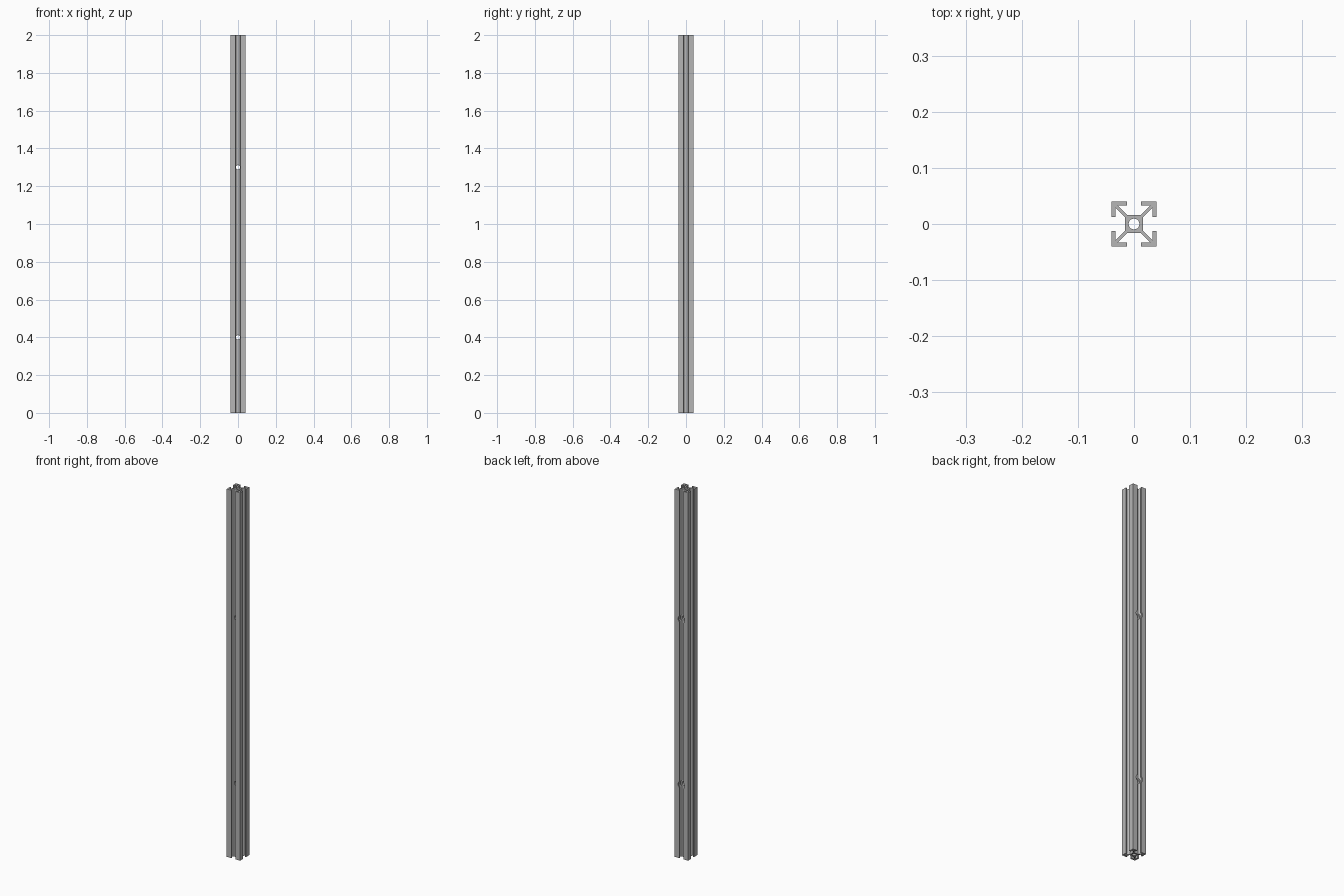
import bpy, bmesh, math
from mathutils import Matrix, Vector

cube = bpy.data.objects.get("Cube")
if cube:
    bpy.data.objects.remove(cube, do_unlink=True)

LENGTH = 2.0
HALF = 0.04        # half width of the bar
SLOT = 0.0125      # half width of the slot opening
LIP = 0.0326       # inner face of the slot lips
CORE = 0.0158      # half width of the core
WEB = 0.0042       # diagonal web offset
BORE = 0.0096
HOLE_HEIGHTS = (0.4, 1.3)

# Brushed aluminium colour
metal = bpy.data.materials.new("aluminium_grey")
metal.use_nodes = True
grey = (0.47, 0.47, 0.47, 1)
metal.diffuse_color = grey
metal.node_tree.nodes["Principled BSDF"].inputs["Base Color"].default_value = grey


def add_object(name, bm):
    bmesh.ops.recalc_face_normals(bm, faces=bm.faces)
    mesh = bpy.data.meshes.new(name)
    bm.to_mesh(mesh)
    bm.free()
    mesh.materials.append(metal)
    obj = bpy.data.objects.new(name, mesh)
    bpy.context.collection.objects.link(obj)
    return obj


def cylinder(name, radius, start, end):
    """Closed cylinder running between two points."""
    start, end = Vector(start), Vector(end)
    axis = end - start
    turn = axis.to_track_quat("Z", "Y").to_matrix().to_4x4()
    bm = bmesh.new()
    bmesh.ops.create_cone(bm, cap_ends=True, segments=32, radius1=radius,
                          radius2=radius, depth=axis.length,
                          matrix=Matrix.Translation((start + end) / 2) @ turn)
    return add_object(name, bm)


# Slotted bar: one corner of the section, mirrored on its diagonal, turned four times
half_corner = [(CORE, CORE - WEB), (LIP, LIP - WEB), (LIP, SLOT), (HALF, SLOT)]
corner = half_corner + [(HALF, HALF)] + [(y, x) for x, y in reversed(half_corner)]
bm = bmesh.new()
outline = []
for i in range(4):
    turn = Matrix.Rotation(i * math.pi / 2, 3, "Z")
    outline += [bm.verts.new(turn @ Vector((x, y, 0))) for x, y in corner]
base = bm.faces.new(outline)
top = bmesh.ops.extrude_face_region(bm, geom=[base])["geom"]
bmesh.ops.translate(bm, vec=(0, 0, LENGTH),
                    verts=[v for v in top if isinstance(v, bmesh.types.BMVert)])
bar = add_object("slotted_bar", bm)

# Centre bore, cross holes, and wider access holes through the back lips
cutters = [cylinder("bore_cutter", BORE, (0, 0, -0.1), (0, 0, LENGTH + 0.1))]
for z in HOLE_HEIGHTS:
    cutters.append(cylinder("cross_hole_cutter", 0.0115, (0, -0.1, z), (0, 0.1, z)))
    cutters.append(cylinder("access_hole_cutter", 0.02, (0, CORE + 0.0006, z), (0, 0.1, z)))

bpy.ops.object.select_all(action="DESELECT")
bpy.context.view_layer.objects.active = bar
bar.select_set(True)
for cutter in cutters:
    cutter.hide_render = True
    cut = bar.modifiers.new("cut", "BOOLEAN")
    cut.operation = "DIFFERENCE"
    cut.solver = "EXACT"
    cut.object = cutter
    bpy.ops.object.modifier_apply(modifier=cut.name)
    bpy.data.objects.remove(cutter, do_unlink=True)

bpy.ops.object.shade_smooth_by_angle(angle=math.radians(30))
